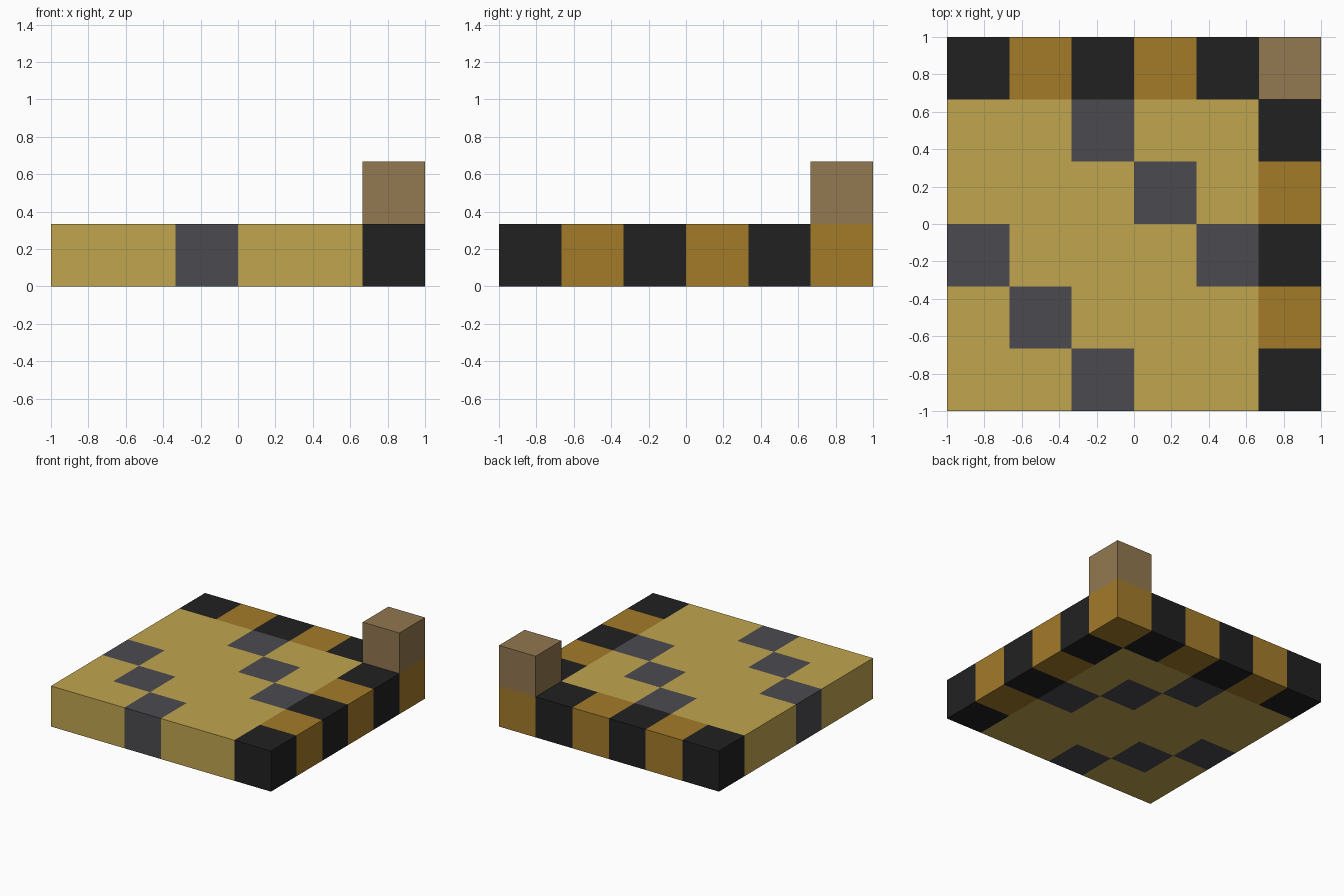
import bpy, bmesh, math
from mathutils import Vector

CELLS = 6
UNIT = 2 / CELLS

cube = bpy.data.objects.get("Cube")
if cube:
    bpy.data.objects.remove(cube, do_unlink=True)


def material(name, rgb):
    """Flat material from an 8-bit display colour."""
    linear = [((c / 255 + 0.055) / 1.055) ** 2.4 for c in rgb]
    mat = bpy.data.materials.new(name)
    mat.use_nodes = True
    mat.diffuse_color = (*linear, 1)
    shader = mat.node_tree.nodes["Principled BSDF"]
    shader.inputs["Base Color"].default_value = (*linear, 1)
    shader.inputs["Roughness"].default_value = 0.9
    return mat


def add_object(name, bm, materials):
    mesh = bpy.data.meshes.new(name)
    bmesh.ops.recalc_face_normals(bm, faces=bm.faces)
    bm.to_mesh(mesh)
    bm.free()
    for mat in materials:
        mesh.materials.append(mat)
    obj = bpy.data.objects.new(name, mesh)
    bpy.context.collection.objects.link(obj)
    return obj


SAND, STONE, BLACK, AMBER = range(4)
floor_materials = [
    material("sand yellow", (192, 165, 79)),
    material("stone grey", (75, 74, 79)),
    material("border black", (33, 33, 33)),
    material("border amber", (164, 123, 42)),
]
post_material = material("post brown", (146, 120, 80))


def cell_colour(col, row):
    """Checked border on the left and back edges, two diagonal stone lines."""
    last = CELLS - 1
    if col == last or row == last:
        return AMBER if (col + row) % 2 == 0 else BLACK
    return STONE if col + row in (2, CELLS) else SAND


# Floor slab: a grid of square blocks, one block thick
bm = bmesh.new()
bmesh.ops.create_grid(bm, x_segments=CELLS, y_segments=CELLS, size=1)
top = bmesh.ops.extrude_face_region(bm, geom=bm.faces[:], use_keep_orig=True)
raised = [v for v in top["geom"] if isinstance(v, bmesh.types.BMVert)]
bmesh.ops.translate(bm, verts=raised, vec=(0, 0, UNIT))
bmesh.ops.recalc_face_normals(bm, faces=bm.faces)
for face in bm.faces:
    # Step inward from the face to find the block it belongs to
    inside = face.calc_center_median() - face.normal * UNIT / 2
    col, row = (math.floor((c + 1) / UNIT) for c in inside.xy)
    face.material_index = cell_colour(col, row)
add_object("floor_slab", bm, floor_materials)

# Corner post: one block standing on the back left corner
bm = bmesh.new()
bmesh.ops.create_cube(bm, size=UNIT)
corner = 1 - UNIT / 2
bmesh.ops.translate(bm, verts=bm.verts, vec=Vector((corner, corner, UNIT * 1.5)))
add_object("corner_post", bm, [post_material])
